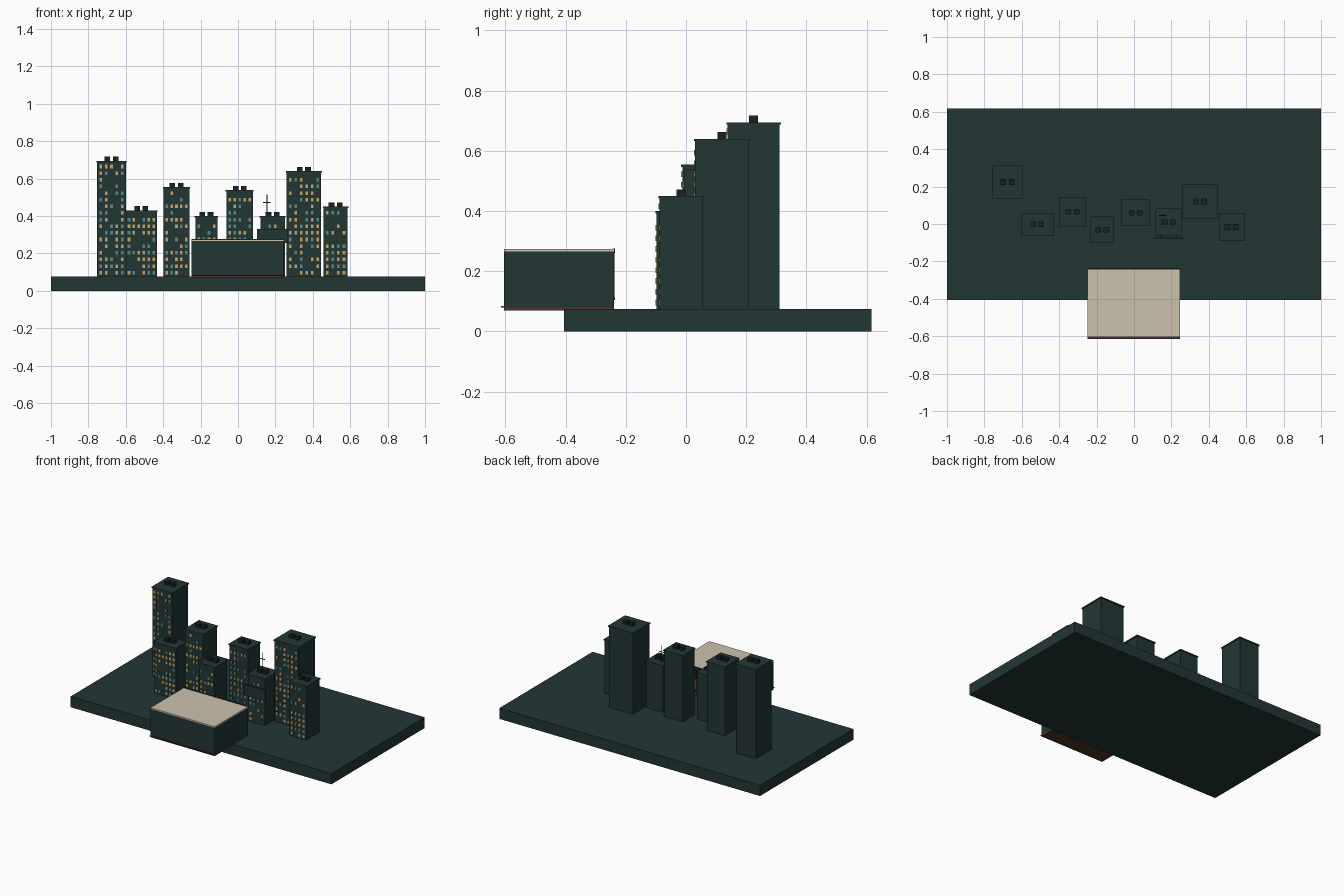
import bpy
import bmesh
import random
from mathutils import Matrix, Vector

random.seed(7)
if "Cube" in bpy.data.objects:
    bpy.data.objects.remove(bpy.data.objects["Cube"], do_unlink=True)


def material(name, rgb):
    m = bpy.data.materials.new(name)
    m.use_nodes = True
    colour = (*rgb, 1)
    m.diffuse_color = colour
    m.node_tree.nodes["Principled BSDF"].inputs["Base Color"].default_value = colour
    return m


TEAL = material("dark teal", (0.016, 0.037, 0.036))
ROOF = material("roof black", (0.009, 0.016, 0.016))
AMBER = material("amber light", (0.6, 0.38, 0.13))
GLASS = material("blue green light", (0.1, 0.26, 0.25))
CREAM = material("cream", (0.6, 0.54, 0.43))
WOOD = material("brown wood", (0.085, 0.032, 0.024))


def boxes(name, parts, mats):
    """One object made of boxes: (x0, x1, y0, y1, z0, z1, material index)."""
    bm = bmesh.new()
    for x0, x1, y0, y1, z0, z1, index in parts:
        centre = Vector((x0 + x1, y0 + y1, z0 + z1)) / 2
        size = Matrix.Diagonal((x1 - x0, y1 - y0, z1 - z0, 1))
        made = bmesh.ops.create_cube(bm, size=1, matrix=Matrix.Translation(centre) @ size)
        for face in {f for v in made["verts"] for f in v.link_faces}:
            face.material_index = index
    mesh = bpy.data.meshes.new(name)
    bm.to_mesh(mesh)
    bm.free()
    for m in mats:
        mesh.materials.append(m)
    obj = bpy.data.objects.new(name, mesh)
    bpy.context.collection.objects.link(obj)
    return obj


GROUND = 0.075
boxes("ground", [(-1, 1, -0.405, 0.617, 0, GROUND, 0)], [TEAL])


def tower(name, x0, x1, y0, y1, top):
    # Walls and slightly overhanging roof slab
    boxes(name + "_walls", [(x0, x1, y0, y1, GROUND, top - 0.008, 0)], [TEAL])
    e = 0.004
    boxes(name + "_roof", [(x0 - e, x1 + e, y0 - e, y1 + e, top - 0.008, top, 0)], [TEAL])
    # Pair of rooftop vents
    cx, cy = (x0 + x1) / 2, (y0 + y1) / 2
    vents = [(cx + s - 0.015, cx + s + 0.015, cy - 0.015, cy + 0.015, top, top + 0.022, 0)
             for s in (-0.022, 0.022)]
    boxes(name + "_vents", vents, [ROOF])
    # Randomly lit front windows
    cols = round((x1 - x0) / 0.03)
    step = (x1 - x0) / (cols + 0.3)
    panes = []
    z = GROUND + 0.012
    while z < top - 0.04:
        for i in range(cols):
            x = cx + (i - (cols - 1) / 2) * step
            lit = random.random()
            if lit < 0.62:
                panes.append((x - 0.007, x + 0.007, y0 - 0.004, y0, z, z + 0.019,
                              0 if lit < 0.36 else 1))
        z += 0.0355
    boxes(name + "_windows", panes, [AMBER, GLASS])


towers = {
    "far_right_tower": (-0.753, -0.6, 0.138, 0.311, 0.695),
    "right_low_tower": (-0.6, -0.434, -0.06, 0.056, 0.43),
    "right_mid_tower": (-0.397, -0.26, -0.012, 0.141, 0.555),
    "right_near_tower": (-0.228, -0.11, -0.098, 0.036, 0.4),
    "centre_tower": (-0.062, 0.08, -0.006, 0.126, 0.538),
    "sign_tower": (0.12, 0.25, -0.06, 0.08, 0.4),
    "left_tall_tower": (0.26, 0.445, 0.03, 0.21, 0.64),
    "far_left_tower": (0.458, 0.586, -0.088, 0.056, 0.45),
}
for name, dims in towers.items():
    tower(name, *dims)

# Billboard and aerial on the sign tower
boxes("billboard", [(0.102, 0.264, -0.081, -0.072, 0.255, 0.33, 0),
                    (0.14, 0.15, -0.072, -0.06, 0.28, 0.3, 0),
                    (0.22, 0.23, -0.072, -0.06, 0.28, 0.3, 0)], [TEAL])
boxes("aerial", [(0.153, 0.157, 0.043, 0.047, 0.4, 0.515, 0),
                 (0.135, 0.175, 0.043, 0.047, 0.47, 0.474, 0)], [ROOF])

# Room overlooking the towers, with a large window in its rear wall
L, R, F, B = -0.248, 0.245, -0.605, -0.24
LOW, HIGH, T = 0.08, 0.266, 0.008
boxes("room_floor", [(L, R, F, B, 0.07, LOW, 0)], [WOOD])
boxes("room_ceiling", [(L, R, F, B, HIGH, 0.274, 0)], [CREAM])
boxes("room_walls", [(L, L + T, F, B, LOW, HIGH, 0),
                     (R - T, R, F, B, LOW, HIGH, 0),
                     (L + T, R - T, F, F + T, LOW, HIGH, 0),
                     (L + T, R - T, B - T, B, LOW, 0.11, 0),
                     (L + T, R - T, B - T, B, 0.25, HIGH, 0)], [TEAL])
boxes("front_skirting", [(L, R, F - 0.009, F, 0.079, 0.084, 0)], [WOOD])
frame = [(L, R, B - 0.004, B + 0.004, 0.26, 0.276, 0),
         (L + T, R - T, B - 0.004, B + 0.004, 0.105, 0.113, 0)]
frame += [(x - 0.004, x + 0.004, B - 0.004, B + 0.003, 0.11, 0.262, 0)
          for x in (L + 0.01, -0.083, 0.08, R - 0.01)]
boxes("window_frame", frame, [ROOF])
